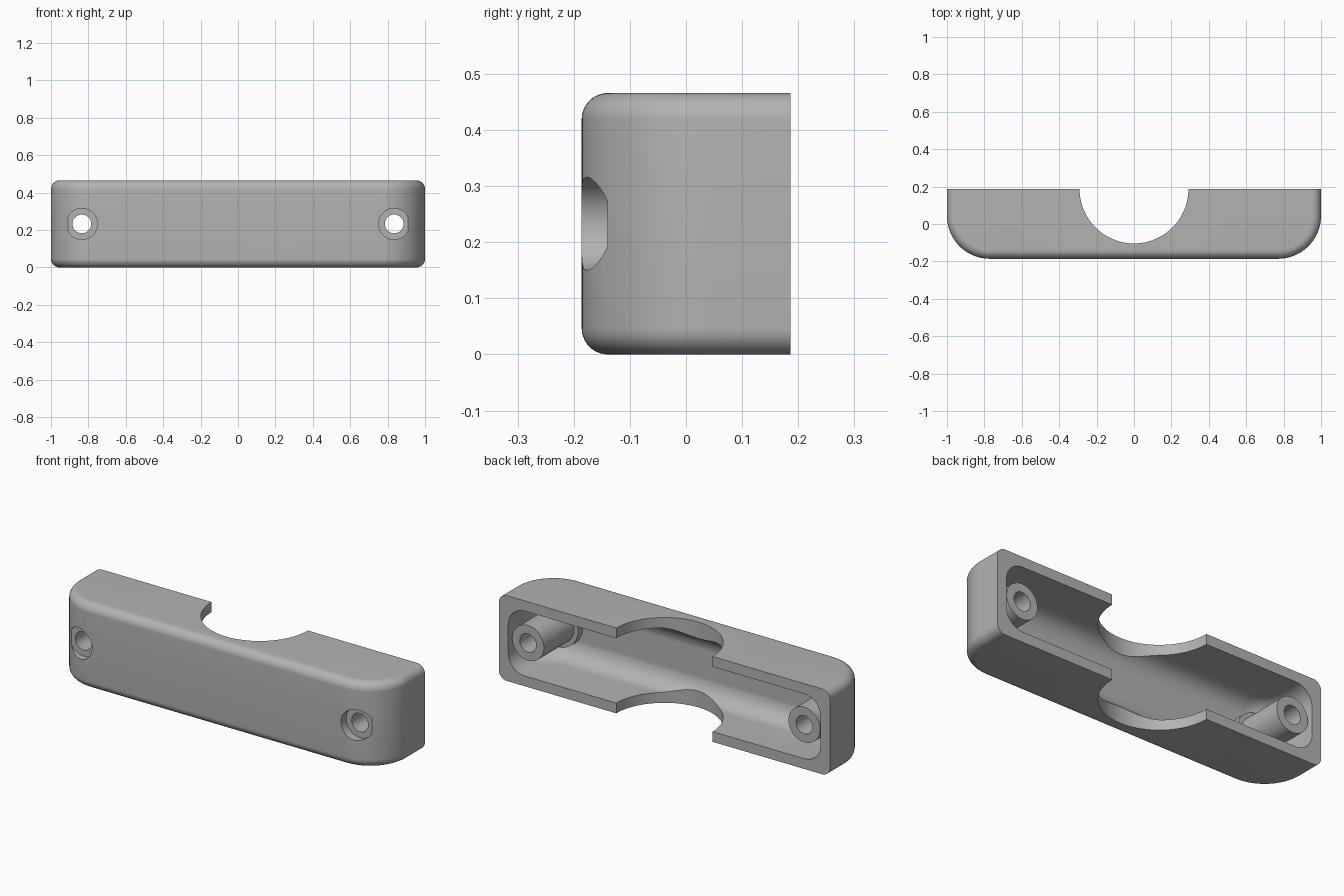
import bpy, bmesh, math
from mathutils import Matrix

cube = bpy.data.objects.get("Cube")
if cube:
    bpy.data.objects.remove(cube, do_unlink=True)

HEIGHT, BACK, FRONT = 0.466, 0.186, -0.186
MID = HEIGHT / 2
SCREW_X = 0.835

grey = bpy.data.materials.new("plain grey")
grey.use_nodes = True
colour = (0.45, 0.45, 0.45, 1)
grey.diffuse_color = colour
grey.node_tree.nodes["Principled BSDF"].inputs["Base Color"].default_value = colour


def add_object(name, bm):
    bmesh.ops.recalc_face_normals(bm, faces=bm.faces)
    mesh = bpy.data.meshes.new(name)
    bm.to_mesh(mesh)
    bm.free()
    mesh.materials.append(grey)
    obj = bpy.data.objects.new(name, mesh)
    bpy.context.collection.objects.link(obj)
    return obj


def outline(half, front, back, radius, steps=24):
    """Flat-backed plan outline with two rounded front corners."""
    pts = [(half, back)]
    for side in (1, -1):
        arc = [(side * (half - radius + radius * math.cos(a)),
                front + radius - radius * math.sin(a))
               for a in (math.pi / 2 * i / steps for i in range(steps + 1))]
        pts += arc[::side]
    return pts + [(-half, back)]


def rounded_block(name, wall, back, fillet, steps=10):
    """Plan outline lofted upward, with filleted top and bottom edges."""
    bm = bmesh.new()
    quarter = [math.pi / 2 * i / steps for i in range(steps + 1)]
    low = [(wall + fillet * (1 - math.cos(a)), fillet * (1 - math.sin(a))) for a in quarter]
    levels = [(z, inset) for z, inset in low]
    levels += [(HEIGHT - z, inset) for z, inset in reversed(low)]
    rings = []
    for z, inset in levels:
        d = wall + inset
        pts = outline(1 - d, FRONT + d, back, 0.23 - d)
        rings.append([bm.verts.new((x, y, z)) for x, y in pts])
    for a, b in zip(rings, rings[1:]):
        for i in range(len(a)):
            j = (i + 1) % len(a)
            bm.faces.new((a[i], a[j], b[j], b[i]))
    bm.faces.new(rings[0])
    bm.faces.new(rings[-1])
    return add_object(name, bm)


def cylinder_y(name, x, radius, y0, y1):
    bm = bmesh.new()
    place = Matrix.Translation((x, (y0 + y1) / 2, MID)) @ Matrix.Rotation(math.pi / 2, 4, "X")
    bmesh.ops.create_cone(bm, cap_ends=True, segments=64, radius1=radius,
                          radius2=radius, depth=y1 - y0, matrix=place)
    return add_object(name, bm)


def cut(target, tool):
    tool.hide_render = True
    mod = target.modifiers.new(tool.name, "BOOLEAN")
    mod.operation = "DIFFERENCE"
    mod.solver = "EXACT"
    mod.object = tool
    bpy.context.view_layer.objects.active = target
    bpy.ops.object.modifier_apply(modifier=mod.name)
    bpy.data.objects.remove(tool, do_unlink=True)


# Outer shell and its hollow
housing = rounded_block("housing", 0, BACK, 0.047)
cavity = rounded_block("cavity", 0.056, 0.3, 0.1)

# Screw posts with wider collars are left standing in the hollow
for x in (SCREW_X, -SCREW_X):
    cut(cavity, cylinder_y("screw_post", x, 0.096, -0.3, BACK - 0.015))
    cut(cavity, cylinder_y("post_collar", x, 0.12, -0.3, -0.09))
cut(housing, cavity)

# Screw holes and counterbores
for x in (SCREW_X, -SCREW_X):
    cut(housing, cylinder_y("screw_hole", x, 0.05, -0.4, 0.4))
    cut(housing, cylinder_y("counterbore", x, 0.083, -0.4, -0.14))

# Half-round notch through the top and bottom walls
bm = bmesh.new()
bmesh.ops.create_cone(bm, cap_ends=True, segments=96, radius1=0.291, radius2=0.291,
                      depth=1, matrix=Matrix.Translation((0, BACK + 0.001, MID)))
cut(housing, add_object("notch", bm))

# Smooth curved walls, crisp rims
bpy.ops.object.select_all(action="DESELECT")
housing.select_set(True)
bpy.context.view_layer.objects.active = housing
bpy.ops.object.shade_smooth_by_angle(angle=math.radians(30))
